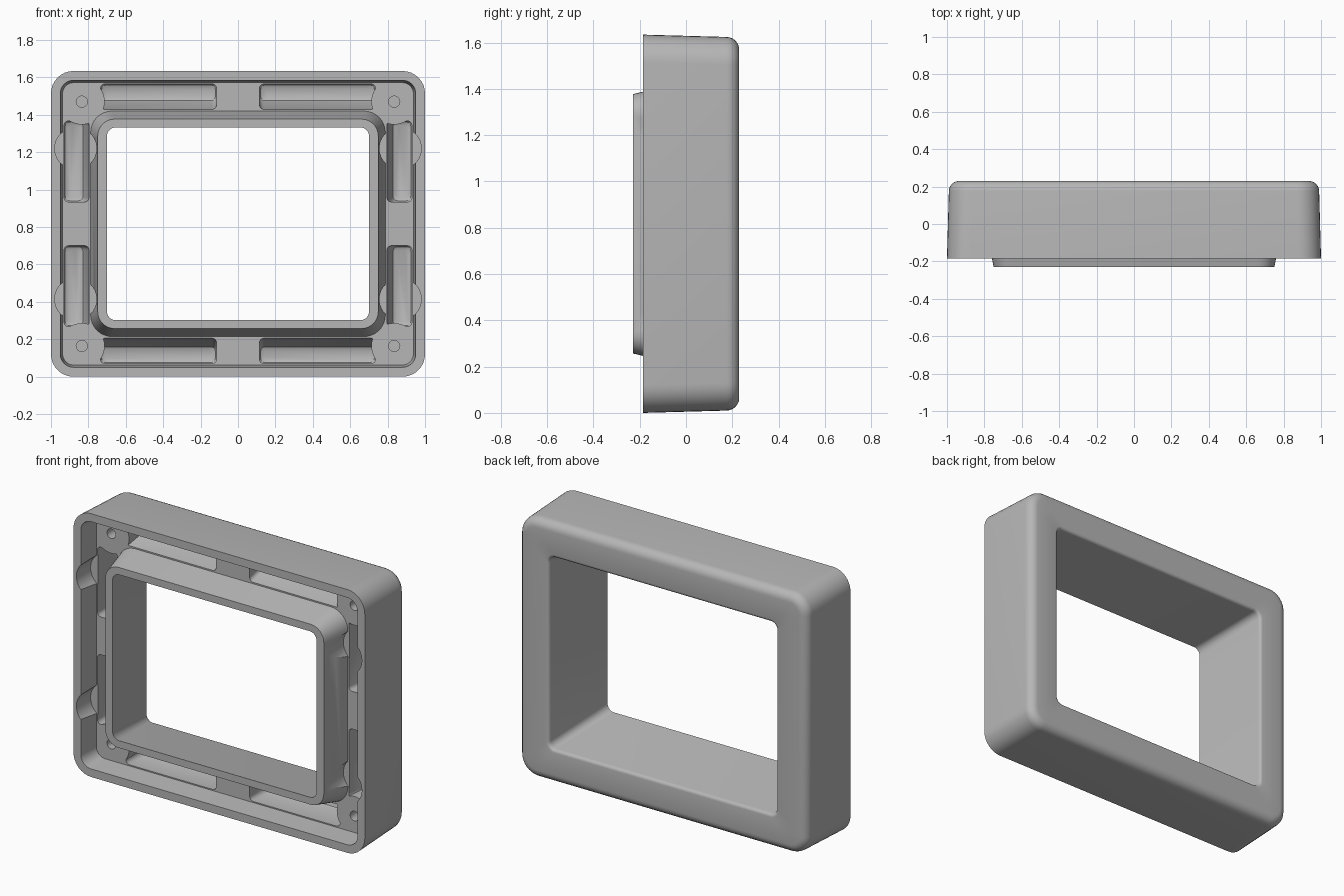
import bpy, bmesh, math
from mathutils import Matrix

if "Cube" in bpy.data.objects:
    bpy.data.objects.remove(bpy.data.objects["Cube"], do_unlink=True)

MID = 0.817      # height of the frame centre
FLOOR = -0.05    # depth of the recessed floor

grey = bpy.data.materials.new("plain grey")
grey.use_nodes = True
grey.diffuse_color = (0.47, 0.47, 0.47, 1)
grey.node_tree.nodes["Principled BSDF"].inputs["Base Color"].default_value = grey.diffuse_color


def rounded_loop(bm, x0, x1, z0, z1, r, y, steps=8):
    """Ring of vertices round a rounded rectangle at depth y."""
    ring = []
    corners = [(x1 - r, z1 - r), (x0 + r, z1 - r), (x0 + r, z0 + r), (x1 - r, z0 + r)]
    for q, (cx, cz) in enumerate(corners):
        for i in range(steps + 1):
            a = math.pi / 2 * (q + i / steps)
            ring.append(bm.verts.new((cx + r * math.cos(a), y, cz + r * math.sin(a))))
    return ring


def bridge(bm, a, b):
    n = len(a)
    for i in range(n):
        bm.faces.new((a[i], a[(i + 1) % n], b[(i + 1) % n], b[i]))


def finish(bm, name):
    bmesh.ops.recalc_face_normals(bm, faces=bm.faces)
    mesh = bpy.data.meshes.new(name)
    bm.to_mesh(mesh)
    bm.free()
    obj = bpy.data.objects.new(name, mesh)
    bpy.context.collection.objects.link(obj)
    mesh.materials.append(grey)
    return obj


def cylinder(bm, x, z, r, y0, y1, segments=40):
    place = Matrix.Translation((x, (y0 + y1) / 2, z)) @ Matrix.Rotation(math.pi / 2, 4, "X")
    bmesh.ops.create_cone(bm, cap_ends=True, segments=segments, radius1=r, radius2=r,
                          depth=y1 - y0, matrix=place)


def cut(target, cutter):
    cutter.hide_render = True
    mod = target.modifiers.new("cut", "BOOLEAN")
    mod.operation = "DIFFERENCE"
    mod.solver = "EXACT"
    mod.object = cutter
    bpy.context.view_layer.objects.active = target
    bpy.ops.object.modifier_apply(modifier=mod.name)
    bpy.data.objects.remove(cutter, do_unlink=True)


# Frame section: half width, half height, corner radius, depth
section = [(1.0, 0.817, 0.12, -0.185)]
for i in range(7):   # rounded back edge
    a = math.pi / 2 * i / 6
    inset = 0.01 + 0.055 * (1 - math.cos(a))
    section.append((1 - inset, 0.817 - inset, 0.13 - inset, 0.175 + 0.055 * math.sin(a)))
for i in range(5):   # softened edge of the flared opening
    a = math.pi / 2 * i / 4
    s = 0.02 * (1 - math.sin(a))
    section.append((0.78 + s, 0.595 + s, 0.04 + s, 0.21 + 0.02 * math.cos(a)))
section += [
    (0.70, 0.515, 0.045, -0.23),    # opening, front
    (0.75, 0.56, 0.09, -0.23),      # collar, front
    (0.788, 0.603, 0.115, FLOOR),   # collar, base
    (0.938, 0.755, 0.06, FLOOR),    # recess floor
    (0.95, 0.767, 0.07, -0.185),    # rim
]
bm = bmesh.new()
rings = [rounded_loop(bm, -w, w, MID - h, MID + h, r, y) for w, h, r, y in section]
for i, ring in enumerate(rings):
    bridge(bm, ring, rings[(i + 1) % len(rings)])
frame = finish(bm, "window_frame")

quadrants = [(sx, sz) for sx in (-1, 1) for sz in (-1, 1)]


def add_pocket(bm, sx, sz, box, slope):
    """Tapered pocket with a softened bottom, mirrored into one quadrant."""
    x0, x1, z0, z1 = box
    levels = [(0, 0, -0.07), (1, 0, 0.13), (1, 0.006, 0.142), (1, 0.02, 0.15)]
    rings = []
    for t, inset, y in levels:
        rings.append(rounded_loop(bm, x0 + slope[0] * t + inset, x1 - inset,
                                  z0 + slope[1] * t + inset, z1 - inset, 0.024, y, 4))
    for a, b in zip(rings, rings[1:]):
        bridge(bm, a, b)
    bm.faces.new(rings[0])
    bm.faces.new(rings[-1])
    for ring in rings:
        for v in ring:
            v.co.x *= sx
            v.co.z = MID + sz * v.co.z


# Pockets in the floor, kept clear of the screw bosses
bm = bmesh.new()
for sx, sz in quadrants:
    add_pocket(bm, sx, sz, (0.115, 0.735, 0.607, 0.748), (0, 0.045))
    add_pocket(bm, sx, sz, (0.793, 0.93, 0.117, 0.55), (0.03, 0))
pockets = finish(bm, "pocket_cutter")
bm = bmesh.new()
for sx, sz in quadrants:
    cylinder(bm, sx * 0.835, MID + sz * 0.653, 0.122, -0.2, 0.3)
cut(pockets, finish(bm, "boss_cutter"))
cut(frame, pockets)

# Round notches in rim and collar, and screw holes
bm = bmesh.new()
for sx, sz in quadrants:
    cylinder(bm, sx * 0.868, MID + sz * 0.403, 0.112, -0.3, FLOOR + 0.004)
    cylinder(bm, sx * 0.835, MID + sz * 0.653, 0.03, -0.2, 0.1, 24)
cut(frame, finish(bm, "notch_and_hole_cutter"))

# Smooth shading with sharp edges kept
bpy.ops.object.select_all(action="DESELECT")
frame.select_set(True)
bpy.context.view_layer.objects.active = frame
bpy.ops.object.shade_smooth_by_angle(angle=math.radians(30))
